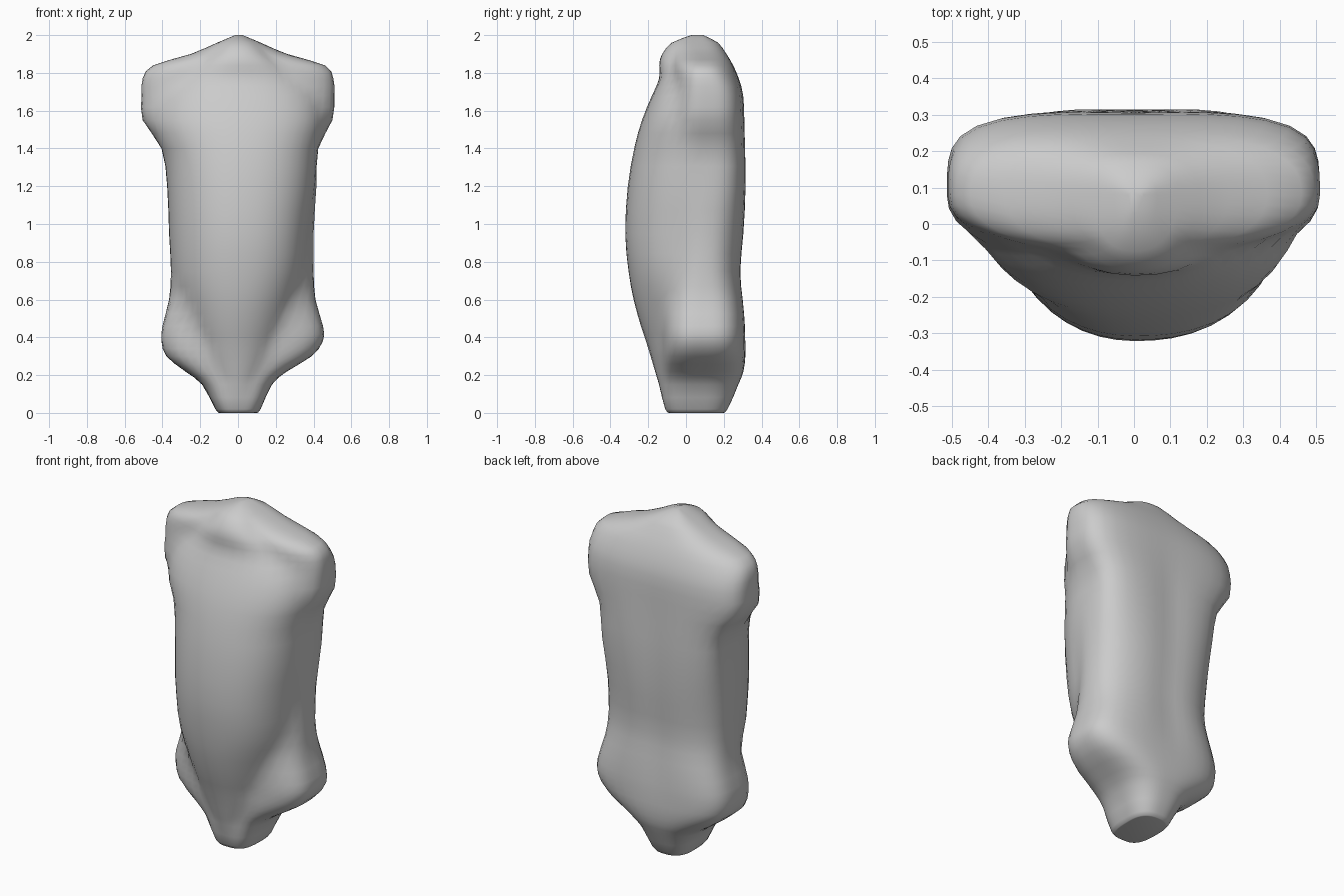
import bpy, bmesh, math

if "Cube" in bpy.data.objects:
    bpy.data.objects.remove(bpy.data.objects["Cube"])

SEGMENTS = 48
AXIS_Y = 0.08          # depth of the body axis
HIP_FRONT = -0.13      # how far forward the hip stumps reach
SHOULDER_FRONT = -0.08

# Body sections: height, left x, right x, front y, back y, half width of the trunk core
SECTIONS = [
    (0.00, -0.10, 0.10, -0.09, 0.20, 0.10),
    (0.02, -0.12, 0.12, -0.11, 0.22, 0.12),
    (0.15, -0.19, 0.18, -0.145, 0.28, 0.15),
    (0.22, -0.28, 0.26, -0.165, 0.305, 0.18),
    (0.30, -0.38, 0.39, -0.19, 0.315, 0.21),
    (0.38, -0.405, 0.45, -0.215, 0.315, 0.24),
    (0.46, -0.40, 0.45, -0.24, 0.315, 0.27),
    (0.60, -0.365, 0.41, -0.28, 0.305, 0.32),
    (0.75, -0.355, 0.40, -0.305, 0.29, 0.36),
    (0.95, -0.365, 0.40, -0.325, 0.31, 0.38),
    (1.20, -0.375, 0.415, -0.31, 0.32, 0.41),
    (1.40, -0.405, 0.425, -0.275, 0.315, 0.43),
    (1.55, -0.505, 0.50, -0.235, 0.31, 0.455),
    (1.68, -0.51, 0.51, -0.18, 0.305, 0.42),
    (1.77, -0.505, 0.505, -0.14, 0.28, 0.33),
    (1.84, -0.45, 0.46, -0.145, 0.25, 0.25),
    (1.90, -0.25, 0.26, -0.13, 0.215, 0.18),
    (1.96, -0.11, 0.12, -0.075, 0.17, 0.11),
    (2.00, -0.015, 0.025, 0.03, 0.09, 0.02),
]


def spline(a, b, c, d, t):
    """Smooth blend between b and c."""
    m0, m1 = (c - a) / 2, (d - b) / 2
    return ((2*t**3 - 3*t**2 + 1) * b + (t**3 - 2*t**2 + t) * m0
            + (3*t**2 - 2*t**3) * c + (t**3 - t**2) * m1)


def refine(rows):
    """Insert one smooth section between each pair of sections."""
    out = []
    for i in range(len(rows) - 1):
        a, d = rows[max(i - 1, 0)], rows[min(i + 2, len(rows) - 1)]
        out.append(rows[i])
        out.append(tuple(spline(*p, 0.5) for p in zip(a, rows[i], rows[i + 1], d)))
    return out + [rows[-1]]


def ramp(z, z0, z1, v0, v1):
    """Value that changes smoothly from v0 to v1 between two heights."""
    t = min(max((z - z0) / (z1 - z0), 0), 1)
    return v0 + (v1 - v0) * t * t * (3 - 2 * t)


def superellipse(x, y, a, b, n):
    """Factor that moves the point (x, y) onto the outline."""
    return (abs(x / a)**n + abs(y / b)**n) ** (-1 / n)


def outline(row):
    z, left, right, front, back, core = row
    limb_front = ramp(z, 1.5, 1.78, HIP_FRONT, SHOULDER_FRONT)
    limb_power = ramp(z, 0.45, 0.8, 3.2, 2.3)
    # square seat and shoulders, rounder waist
    back_power = (2.6 + ramp(z, 0.1, 0.4, 0, 0.8) - ramp(z, 0.5, 0.75, 0, 0.7)
                  + ramp(z, 0.9, 1.4, 0, 1.3) - ramp(z, 1.65, 1.88, 0, 1.5))
    points = []
    for i in range(SEGMENTS):
        t = 2 * math.pi * i / SEGMENTS
        on_right = math.cos(t) > 0
        a = right if on_right else -left
        is_front = math.sin(t) < 0
        b = AXIS_Y - front if is_front else back - AXIS_Y
        x, y = a * math.cos(t), b * math.sin(t)
        if is_front:
            # rounded belly joined with the stumps at the sides
            limb = min(b, AXIS_Y - limb_front)
            belly_power = ramp(z, 0.4, 0.9, 2.1, 2.45 if on_right else 2.1)
            f = max(superellipse(x, y, min(core, a), b, belly_power),
                    superellipse(x, y, a, limb, limb_power))
        else:
            f = superellipse(x, y, a, b, back_power)
        x, y = x * f, y * f
        # shallow spine groove
        if not is_front:
            depth = ramp(z, 0.3, 0.6, 0, 0.012) - ramp(z, 1.3, 1.8, 0, 0.012)
            y -= depth * math.exp(-(x / 0.08)**2)
        points.append((x, y + AXIS_Y, z))
    return points


# Torso: lofted sections closed at both ends
bm = bmesh.new()
rings = [[bm.verts.new(p) for p in outline(r)] for r in refine(SECTIONS)]
for low, high in zip(rings, rings[1:]):
    for i in range(SEGMENTS):
        j = (i + 1) % SEGMENTS
        bm.faces.new((low[i], low[j], high[j], high[i]))
bm.faces.new(rings[0][::-1])
bm.faces.new(rings[-1])

# Soften the creases where the stumps meet the trunk
inner = [v for ring in rings[3:-3] for v in ring]
for _ in range(3):
    bmesh.ops.smooth_vert(bm, verts=inner, factor=0.3,
                          use_axis_x=False, use_axis_y=True, use_axis_z=False)
bmesh.ops.recalc_face_normals(bm, faces=bm.faces)

mesh = bpy.data.meshes.new("torso")
bm.to_mesh(mesh)
bm.free()
torso = bpy.data.objects.new("torso", mesh)
bpy.context.collection.objects.link(torso)

# Plain grey body colour
grey = bpy.data.materials.new("plain grey")
grey.diffuse_color = (0.6, 0.6, 0.6, 1)
grey.use_nodes = True
grey.node_tree.nodes["Principled BSDF"].inputs["Base Color"].default_value = grey.diffuse_color
mesh.materials.append(grey)

bpy.context.view_layer.objects.active = torso
torso.select_set(True)
bpy.ops.object.shade_smooth_by_angle(angle=math.radians(50))
